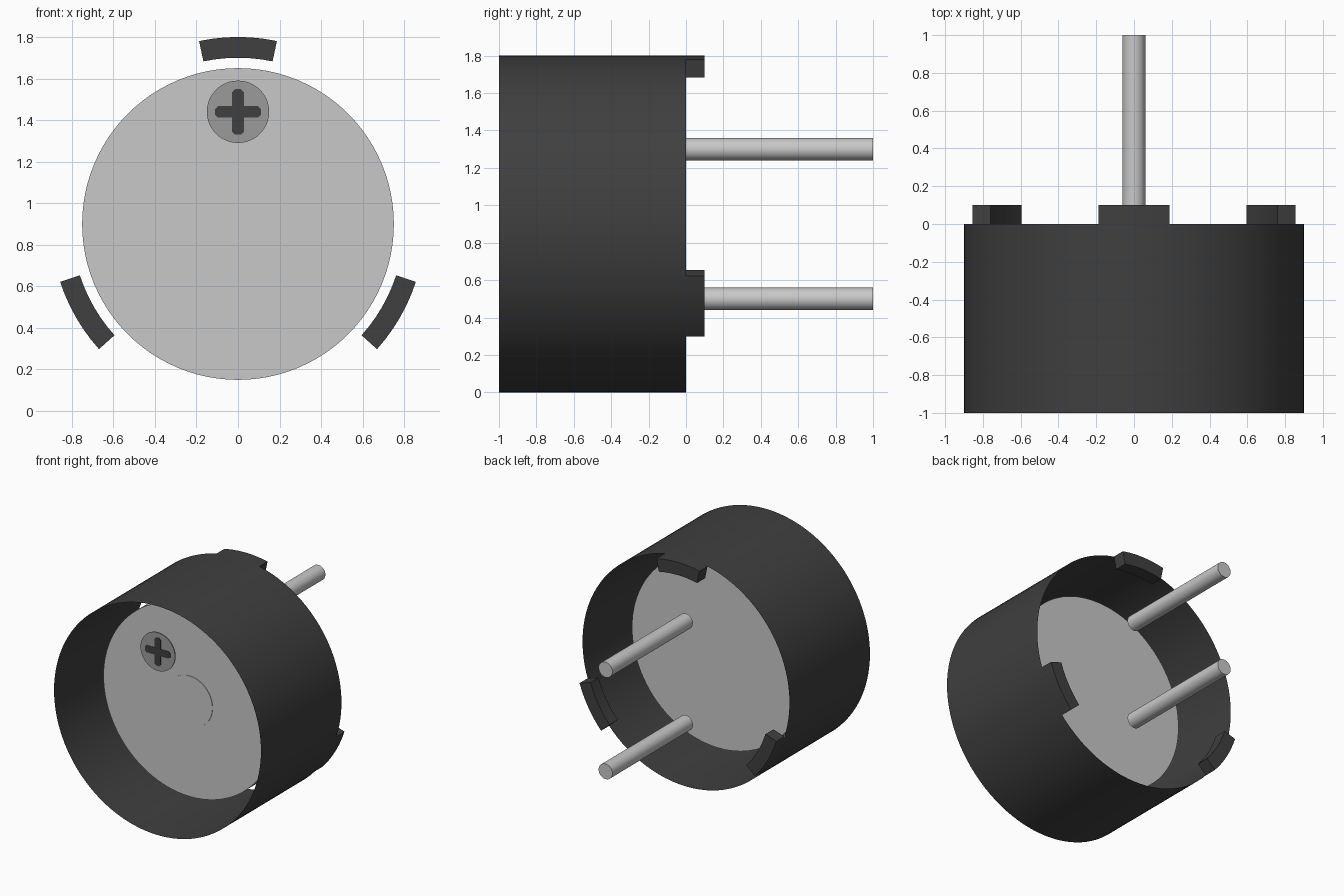
import bpy, bmesh, math

if "Cube" in bpy.data.objects:
    bpy.data.objects.remove(bpy.data.objects["Cube"], do_unlink=True)

AXIS_Z = 0.9  # height of the main axis


def material(name, value):
    mat = bpy.data.materials.new(name)
    mat.use_nodes = True
    colour = (value, value, value, 1)
    mat.diffuse_color = colour
    mat.node_tree.nodes["Principled BSDF"].inputs["Base Color"].default_value = colour
    return mat


black = material("black plastic", 0.05)
silver = material("light grey metal", 0.58)
grey = material("mid grey metal", 0.33)


def circle(radius, sides, z=AXIS_Z):
    return [(radius * math.cos(math.tau * i / sides),
             z + radius * math.sin(math.tau * i / sides)) for i in range(sides)]


def arc_band(inner, outer, middle, half, steps=6):
    angles = [math.radians(middle - half + 2 * half * i / steps) for i in range(steps + 1)]
    ring = [(outer, a) for a in angles] + [(inner, a) for a in reversed(angles)]
    return [(r * math.cos(a), AXIS_Z + r * math.sin(a)) for r, a in ring]


def extrude(name, outline, y0, y1, mat, caps=True):
    """Sweep an x-z outline from y0 to y1."""
    bm = bmesh.new()
    front = [bm.verts.new((x, y0, z)) for x, z in outline]
    back = [bm.verts.new((x, y1, z)) for x, z in outline]
    for i in range(len(outline)):
        j = (i + 1) % len(outline)
        bm.faces.new((front[i], front[j], back[j], back[i]))
    if caps:
        bm.faces.new(front)
        bm.faces.new(back[::-1])
    bmesh.ops.recalc_face_normals(bm, faces=bm.faces)
    mesh = bpy.data.meshes.new(name)
    bm.to_mesh(mesh)
    bm.free()
    mesh.materials.append(mat)
    obj = bpy.data.objects.new(name, mesh)
    bpy.context.collection.objects.link(obj)
    bpy.ops.object.select_all(action="DESELECT")
    obj.select_set(True)
    bpy.context.view_layer.objects.active = obj
    bpy.ops.object.shade_smooth_by_angle(angle=math.radians(30))
    return obj


# Thin open sleeve and the three locating tabs on its back rim
extrude("outer_sleeve", circle(0.9, 96), -1, 0, black, caps=False)
for label, angle in (("top", 90), ("right", 210), ("left", 330)):
    extrude(label + "_tab", arc_band(0.8, 0.9, angle, 12), 0, 0.1, black)

# Inner disc with a flush hub on its front
extrude("inner_disc", circle(0.75, 96), -0.6, -0.4, silver)
extrude("hub_plate", circle(0.2, 48), -0.604, -0.6, silver)

# Two contact pins
for label, z in (("upper", 1.3), ("lower", 0.5)):
    extrude(label + "_pin", circle(0.06, 32, z), 0, 1, silver)

# Screw head with a cross slot
SCREW_Z = 1.44
extrude("screw_head", circle(0.15, 48, SCREW_Z), -0.997, -0.988, grey)
w, reach = 0.028, 0.11
arm = [(w, -w), (reach - w / 2, -w), (reach, -w / 2), (reach, w / 2), (reach - w / 2, w)]
cross = []
for turn in range(4):
    c, s = round(math.cos(turn * math.pi / 2)), round(math.sin(turn * math.pi / 2))
    cross += [(c * x - s * z, SCREW_Z + s * x + c * z) for x, z in arm]
extrude("screw_slot", cross, -1, -0.997, black)
